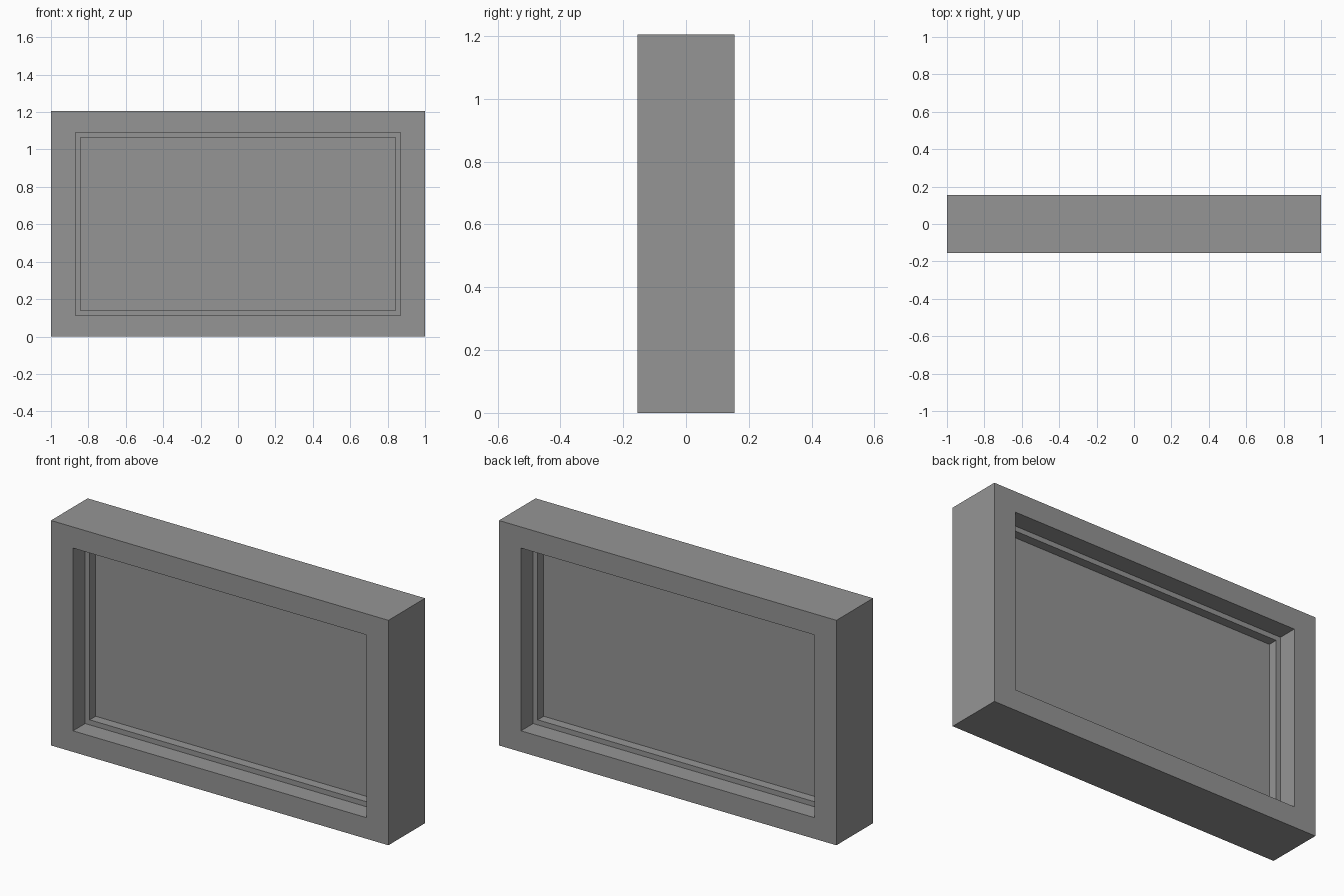
import bpy
import bmesh

WIDTH, DEPTH, HEIGHT = 2.0, 0.31, 1.205
OPENING_W, OPENING_H = 1.738, 0.979   # clear opening in the outer frame
STOP_W, STOP_H = 1.684, 0.925         # clear opening inside the stop
STOP_DEPTH = 0.105
PANE_THICKNESS = 0.004

old = bpy.data.objects.get("Cube")
if old:
    bpy.data.objects.remove(old, do_unlink=True)

grey = bpy.data.materials.new("plain_grey")
grey.use_nodes = True
colour = (0.3, 0.3, 0.3, 1.0)
grey.diffuse_color = colour
grey.node_tree.nodes["Principled BSDF"].inputs["Base Color"].default_value = colour


def add_object(name, bm):
    bmesh.ops.recalc_face_normals(bm, faces=bm.faces)
    mesh = bpy.data.meshes.new(name)
    bm.to_mesh(mesh)
    bm.free()
    mesh.materials.append(grey)
    obj = bpy.data.objects.new(name, mesh)
    bpy.context.collection.objects.link(obj)
    return obj


def rectangle(bm, w, h, y):
    """Four corners of an upright rectangle, centred on the window."""
    corners = ((-1, -1), (1, -1), (1, 1), (-1, 1))
    return [bm.verts.new((sx * w / 2, y, HEIGHT / 2 + sz * h / 2)) for sx, sz in corners]


def bridge(bm, a, b):
    for i in range(4):
        j = (i + 1) % 4
        bm.faces.new((a[i], a[j], b[j], b[i]))


# Window frame: a stepped profile carried round the rectangle
front, stop = DEPTH / 2, STOP_DEPTH / 2
profile = [
    (WIDTH, HEIGHT, -front),
    (OPENING_W, OPENING_H, -front),
    (OPENING_W, OPENING_H, -stop),
    (STOP_W, STOP_H, -stop),
    (STOP_W, STOP_H, stop),
    (OPENING_W, OPENING_H, stop),
    (OPENING_W, OPENING_H, front),
    (WIDTH, HEIGHT, front),
]
bm = bmesh.new()
rings = [rectangle(bm, *section) for section in profile]
for i, ring in enumerate(rings):
    bridge(bm, ring, rings[(i + 1) % len(rings)])
add_object("window_frame", bm)

# Thin pane held in the middle of the stop
bm = bmesh.new()
near = rectangle(bm, STOP_W, STOP_H, -PANE_THICKNESS / 2)
far = rectangle(bm, STOP_W, STOP_H, PANE_THICKNESS / 2)
bridge(bm, near, far)
bm.faces.new(near)
bm.faces.new(far)
add_object("window_pane", bm)
